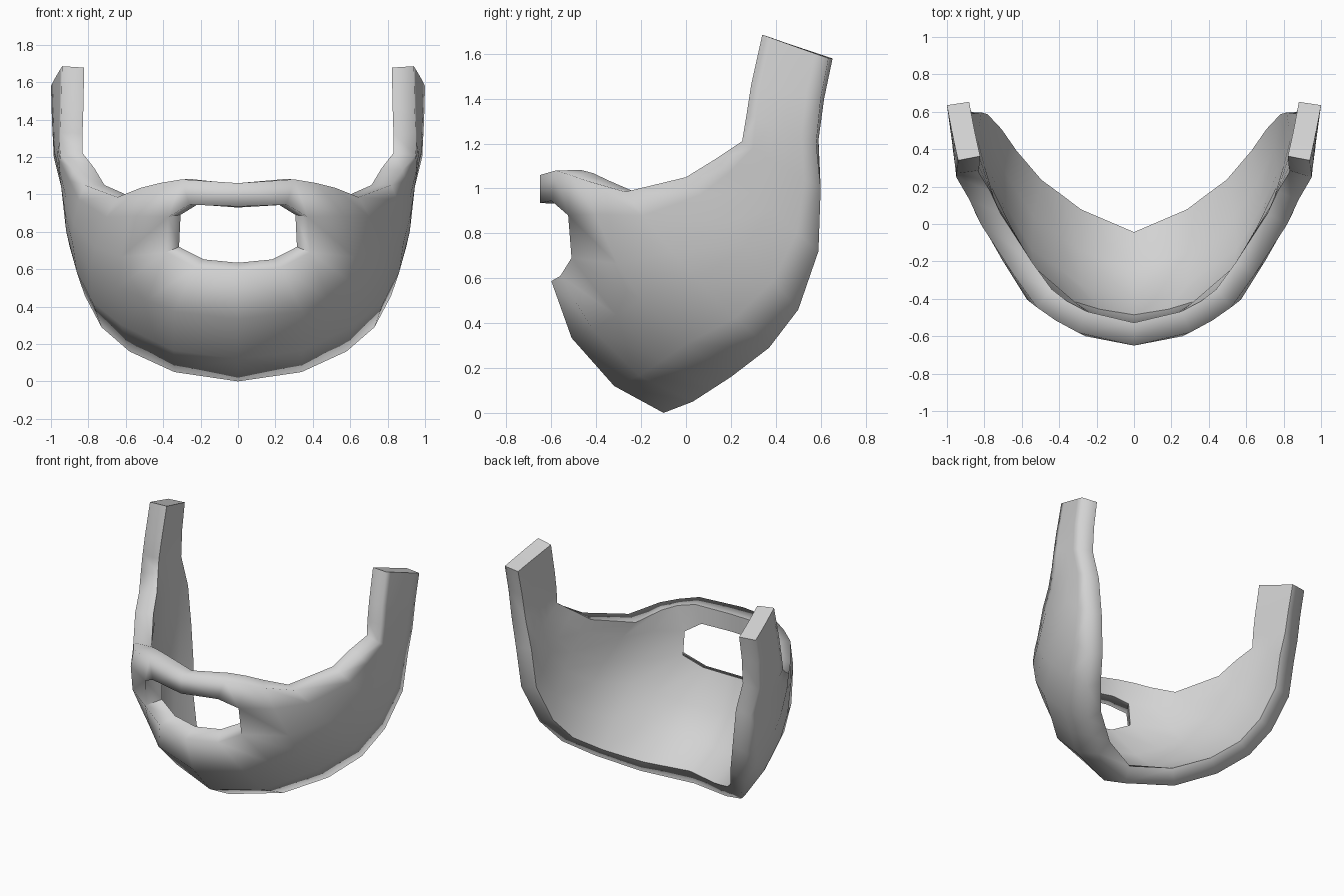
import bpy, math
from mathutils import Vector

if "Cube" in bpy.data.objects:
    bpy.data.objects.remove(bpy.data.objects["Cube"])

grey = bpy.data.materials.new("grey")
grey.diffuse_color = (0.65, 0.65, 0.65, 1)
grey.use_nodes = True
grey.node_tree.nodes["Principled BSDF"].inputs["Base Color"].default_value = grey.diffuse_color

# Beard ribs from chin to ear: top edge, bulge control, lower/back edge
ribs = [
    ((0, -.65, 1.06), (0, -.69, .22), (0, -.10, 0)),
    ((.30, -.58, 1.08), (.36, -.61, .26), (.34, .03, .05)),
    ((.42, -.515, 1.06), (.53, -.47, .36), (.46, .115, .105)),
    ((.52, -.445, 1.035), (.73, -.33, .48), (.58, .20, .16)),
    ((.645, -.27, .985), (.885, 0, .60), (.73, .37, .29)),
    ((.82, 0, 1.05), (.95, .23, .77), (.82, .50, .46)),
    ((.88, .13, 1.13), (.96, .36, .92), (.90, .59, .72)),
    ((.95, .25, 1.21), (.965, .42, 1.10), (.935, .60, 1.00)),
    ((.95, .27, 1.33), (.975, .42, 1.27), (.985, .58, 1.20)),
    ((.945, .29, 1.46), (.975, .44, 1.43), (.995, .60, 1.40)),
    ((.94, .34, 1.685), (.975, .49, 1.63), (1.0, .635, 1.58)),
]
# Upper and lower rim of the mouth opening on the first three ribs
mouth = [
    ((0, -.65, .935), (0, -.60, .587)),
    ((.26, -.60, .945), (.23, -.56, .61)),
    ((.372, -.525, .88), (.385, -.51, .69)),
]
steps = [0, .14, .36, .54, .79, 1]
n = len(steps)

verts, faces = [], []
for j, rib in enumerate(ribs):
    a, c, b = map(Vector, rib)
    for i, t in enumerate(steps):
        if j < len(mouth) and i in (1, 2):
            verts.append(Vector(mouth[j][i - 1]))
        else:
            verts.append(a * (1 - t) ** 2 + c * 2 * t * (1 - t) + b * t * t)
for j in range(len(ribs) - 1):
    for i in range(n - 1):
        if i == 1 and j < len(mouth) - 1:
            continue  # mouth opening
        k = j * n + i
        faces.append((k, k + 1, k + n + 1, k + n))

mesh = bpy.data.meshes.new("beard")
mesh.from_pydata(verts, [], faces)
mesh.materials.append(grey)
beard = bpy.data.objects.new("beard", mesh)
bpy.context.collection.objects.link(beard)
bpy.context.view_layer.objects.active = beard
beard.select_set(True)

# Other half
mirror = beard.modifiers.new("mirror", 'MIRROR')
mirror.use_clip = True
bpy.ops.object.modifier_apply(modifier="mirror")
outer_count = len(beard.data.vertices)

# Shell thickness
shell = beard.modifiers.new("thickness", 'SOLIDIFY')
shell.thickness = 0.12
shell.offset = -1
shell.use_even_offset = True
bpy.ops.object.modifier_apply(modifier="thickness")

# Smooth surface: inner rims stay crisp, outer rims roll over softly
bpy.ops.object.shade_smooth_by_angle(angle=math.radians(50))
for edge in beard.data.edges:
    pair = [beard.data.vertices[v] for v in edge.vertices]
    if all(v.index < outer_count for v in pair) and min(v.co.z for v in pair) < 1.5:
        edge.use_edge_sharp = False
